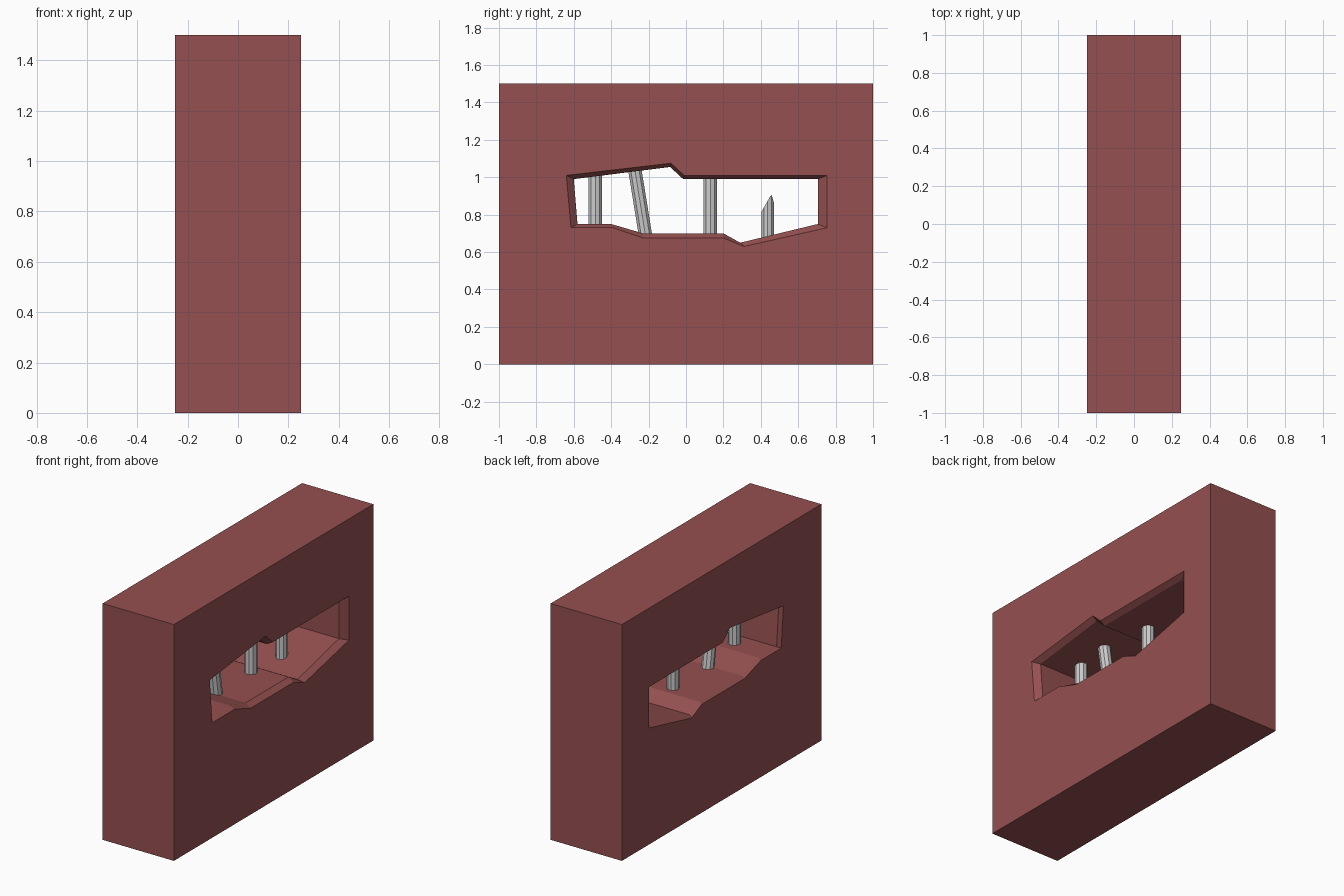
import bpy, bmesh, math
from mathutils import Vector

if "Cube" in bpy.data.objects:
    bpy.data.objects.remove(bpy.data.objects["Cube"])

red = bpy.data.materials.new("red_wall")
red.diffuse_color = (0.3, 0.08, 0.08, 1)
red.use_nodes = True
red.node_tree.nodes["Principled BSDF"].inputs["Base Color"].default_value = red.diffuse_color


def finish(bm, name, mat=None):
    bmesh.ops.recalc_face_normals(bm, faces=bm.faces[:])
    me = bpy.data.meshes.new(name)
    bm.to_mesh(me)
    bm.free()
    ob = bpy.data.objects.new(name, me)
    bpy.context.collection.objects.link(ob)
    if mat:
        me.materials.append(mat)
    return ob


# Wall outline and ragged opening, as (y, z) profiles
rect = [(-1, 0), (1, 0), (1, 1.5), (-1, 1.5)]
wide = [(-.64, 1.01), (-.08, 1.075), (-.01, 1.01), (.755, 1.01), (.755, .73),
        (.31, .63), (.20, .675), (-.23, .675), (-.39, .73), (-.615, .73)]
narrow = [(-.60, .99), (-.085, 1.055), (-.015, .99), (.705, .99), (.705, .75),
          (.29, .65), (.20, .70), (-.23, .70), (-.40, .75), (-.58, .75)]
middle = [((a[0] + b[0]) / 2, (a[1] + b[1]) / 2) for a, b in zip(wide, narrow)]


def ring(bm, prof, x):
    vs = [bm.verts.new((x, y, z)) for y, z in prof]
    es = [bm.edges.new((vs[i], vs[(i + 1) % len(vs)])) for i in range(len(vs))]
    return vs, es


def skin(bm, a, b):
    n = len(a)
    for i in range(n):
        j = (i + 1) % n
        bm.faces.new((a[i], a[j], b[j], b[i]))


# Wall block with a chamfered opening through it
bm = bmesh.new()
outer = [ring(bm, rect, x) for x in (.25, -.25)]
hole = [ring(bm, p, x) for p, x in
        ((wide, .25), (narrow, .215), (narrow, -.23), (middle, -.25))]
for o, h in ((outer[0], hole[0]), (outer[1], hole[-1])):
    bmesh.ops.triangle_fill(bm, edges=o[1] + h[1], use_beauty=True, use_dissolve=False)
skin(bm, outer[0][0], outer[1][0])
for a, b in zip(hole, hole[1:]):
    skin(bm, a[0], b[0])
finish(bm, "wall", red)


# Window bars, ends sunk into the wall
def bar(name, bottom, top, r=.038, n=10, snap=None):
    bm = bmesh.new()
    rings = []
    for k, (y, z) in enumerate((bottom, top)):
        vs = []
        for i in range(n):
            a = 2 * math.pi * (i + .5) / n
            dy = r * math.cos(a)
            zz = snap(dy) if snap and k else z
            vs.append(bm.verts.new((r * math.sin(a), y + dy, zz)))
        rings.append(vs)
    skin(bm, *rings)
    bm.faces.new(rings[0])
    if snap:
        # jagged point of the broken bar
        c = bm.verts.new((0, top[0] + .012, snap(.012)))
        for i in range(n):
            bm.faces.new((rings[1][i], rings[1][(i + 1) % n], c))
    else:
        bm.faces.new(rings[1])
    finish(bm, name)


def broken_end(dy):
    return .81 + (dy + .037) * 1.75 if dy < .02 else .91 - (dy - .02) * 3.5


bar("straight_bar_1", (-.485, .72), (-.485, 1.03))
bar("bent_bar", (-.212, .66), (-.280, 1.08))
bar("straight_bar_2", (.13, .66), (.13, 1.03))
bar("broken_bar", (.437, .62), (.437, .9), r=.036, snap=broken_end)
